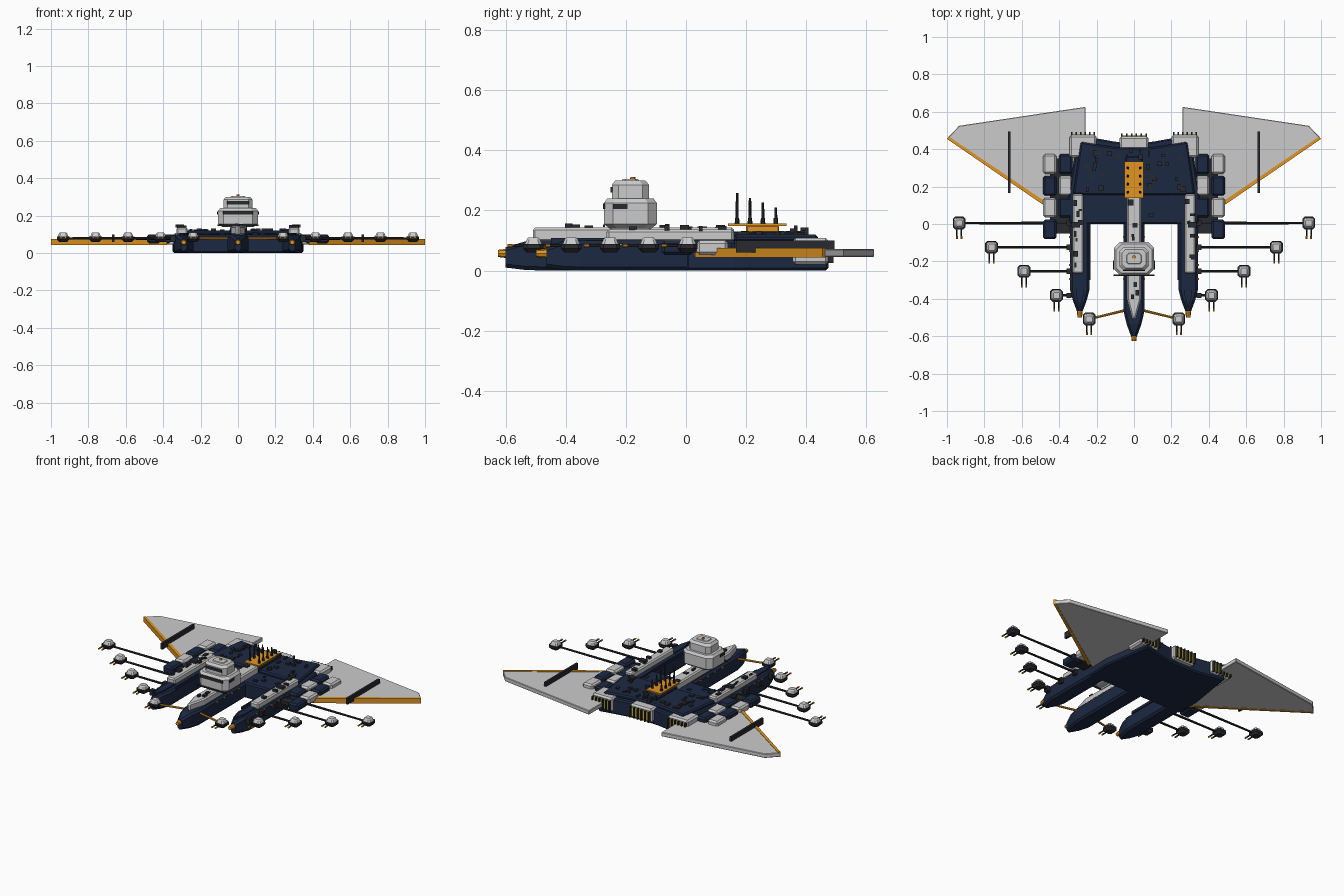
import bpy, bmesh, math, random
from mathutils import Vector

if "Cube" in bpy.data.objects:
    bpy.data.objects.remove(bpy.data.objects["Cube"])
random.seed(4)

def mat(name, c):
    m = bpy.data.materials.new(name)
    m.diffuse_color = (*c, 1)
    m.use_nodes = True
    m.node_tree.nodes["Principled BSDF"].inputs["Base Color"].default_value = m.diffuse_color
    return m

NAVY = mat("navy", (0.012, 0.022, 0.055))
DARK = mat("dark", (0.022, 0.023, 0.028))
ORANGE = mat("orange", (0.75, 0.30, 0.015))
YELLOW = mat("yellow", (0.70, 0.52, 0.03))
GREY = None

def finish(bm, name, m, bevel=0):
    bmesh.ops.recalc_face_normals(bm, faces=bm.faces)
    me = bpy.data.meshes.new(name)
    bm.to_mesh(me)
    bm.free()
    ob = bpy.data.objects.new(name, me)
    bpy.context.collection.objects.link(ob)
    if m:
        me.materials.append(m)
    if bevel:
        b = ob.modifiers.new("bevel", 'BEVEL')
        b.width, b.segments = bevel, 1
    return ob

def loft(name, rings, m=GREY, bevel=0):
    """Closed solid through rings of 3D points."""
    bm = bmesh.new()
    vs = [[bm.verts.new(p) for p in r] for r in rings]
    n = len(vs[0])
    for a, b in zip(vs, vs[1:]):
        for i in range(n):
            bm.faces.new((a[i], a[(i + 1) % n], b[(i + 1) % n], b[i]))
    bm.faces.new(vs[0][::-1])
    bm.faces.new(vs[-1])
    return finish(bm, name, m, bevel)

def prism(name, pts, z0, z1, m=GREY, bevel=0):
    return loft(name, [[(x, y, z) for x, y in pts] for z in (z0, z1)], m, bevel)

def box(name, x0, x1, y0, y1, z0, z1, m=GREY, bevel=0):
    return prism(name, [(x0, y0), (x1, y0), (x1, y1), (x0, y1)], z0, z1, m, bevel)

def tube(name, p, q, r0, r1, m, n=8):
    bm = bmesh.new()
    p, q = Vector(p), Vector(q)
    d = q - p
    bmesh.ops.create_cone(bm, cap_ends=True, segments=n, radius1=r0, radius2=r1, depth=d.length)
    rot = d.to_track_quat('Z', 'Y').to_matrix()
    for v in bm.verts:
        v.co = rot @ v.co + (p + q) / 2
    return finish(bm, name, m)

def octagon(name, cx, cy, layers, m=GREY):
    """Chamfered-rectangle stack; layers are (half_x, half_y, chamfer, z)."""
    def ring(a, b, c, z):
        q = [(a, -b + c), (a, b - c), (a - c, b), (c - a, b), (-a, b - c), (-a, c - b), (c - a, -b), (a - c, -b)]
        return [(cx + x, cy + y, z) for x, y in q]
    return loft(name, [ring(*l) for l in layers], m)

def prong(name, cx, w, y_back, y_taper, y_tip):
    """Long hull prong with a pointed, top-sloped nose."""
    t = 0.25 * w
    ym = (y_taper + y_tip) / 2
    def ring(h, y, top, bot):
        e = 0.012
        return [(cx - h + e, y, bot), (cx + h - e, y, bot), (cx + h, y, bot + e), (cx + h, y, top - e),
                (cx + h - e, y, top), (cx - h + e, y, top), (cx - h, y, top - e), (cx - h, y, bot + e)]
    loft(name, [ring(w, y_back, .10, 0), ring(w, y_taper, .10, 0), ring(w * .72, ym, .097, 0.002),
                ring(max(t, .016), y_tip, .078, .01)], NAVY)

# Main hull
half = [(0, 0), (.24, 0), (.345, 0), (.35, .16), (.30, .475), (.10, .44), (0, .435)]
prism("main_hull", half + [(-x, y) for x, y in half[-2:0:-1]], 0, .10, NAVY, .008)
deck = [(.255, .155), (.325, .16), (.285, .44), (.10, .41)]
prism("rear_deck", deck + [(-x, y) for x, y in deck[::-1]], .095, .12, NAVY, .008)
prong("center_prong", 0, .055, .05, -.47, -.60)
tube("center_nose", (0, -.585, .057), (0, -.625, .057), .017, .012, ORANGE)

# Spine and stepped collar under the antenna plate
spine = [(.038, .16), (.038, -.40), (.008, -.51)]
prism("spine", spine + [(-x, y) for x, y in spine[::-1]], .095, .143, GREY, .008)
box("spine_tail", -.045, .045, .15, .36, .11, .13, NAVY, .004)

# Bridge tower
box("bridge_neck", -.043, .043, -.25, -.12, .13, .155)
Y = -.185
octagon("bridge_lower", 0, Y, [(.085, .07, .025, .14), (.107, .088, .03, .155), (.107, .088, .03, .225), (.095, .077, .028, .24)])
octagon("bridge_upper", 0, Y, [(.078, .062, .022, .238), (.078, .062, .022, .285), (.065, .05, .02, .30)])
octagon("bridge_roof", 0, Y, [(.042, .03, .01, .298), (.038, .026, .01, .304)])
box("lower_windows", -.08, .08, Y - .092, Y - .06, .205, .224, DARK)
box("upper_windows", -.058, .058, Y - .066, Y - .04, .26, .278, DARK)
tube("bridge_beacon", (0, Y + .008, .295), (0, Y + .008, .312), .01, .008, ORANGE)
for s in (-1, 1):
    box("bridge_side_window", s * .108 - .003, s * .108 + .003, Y - .058, Y - .01, .205, .222, DARK)
box("bridge_rail", -.11, .11, -.277, -.270, .145, .153, DARK)

# Antenna platform
box("antenna_pedestal", -.035, .035, .20, .31, .12, .15, ORANGE, .004)
box("antenna_plate", -.052, .052, .14, .335, .148, .156, ORANGE)
for y, z in ((.17, .258), (.213, .242), (.256, .226), (.299, .21)):
    for x in (-.033, .033):
        tube("antenna_base", (x, y, .155), (x, y, .175), .008, .007, DARK, 6)
        tube("antenna_mast", (x, y, .155), (x, y, z), .0055, .004, DARK, 6)

def turret(x, y):
    octagon("turret_base", x, y, [(.022, .022, .008, .06), (.034, .034, .012, .073), (.034, .034, .012, .088)], DARK)
    octagon("turret_cap", x, y, [(.029, .029, .01, .086), (.022, .022, .008, .104), (.017, .017, .006, .11)])
    for dx in (-.012, .012):
        tube("gun_barrel", (x + dx, y - .02, .083), (x + dx, y - .075, .083), .005, .0045, DARK, 6)
        tube("gun_muzzle", (x + dx, y - .07, .083), (x + dx, y - .086, .083), .0055, .0055, ORANGE, 6)

def engine(x0, x1, y):
    """Rear exhaust housing with grille fins."""
    box("engine_housing", x0, x1, y - .12, y, .02, .108, GREY, .01)
    box("engine_glow", x0 + .012, x1 - .012, y - .02, y + .004, .03, .09, YELLOW)
    n = 6
    for i in range(n):
        x = x0 + .012 + (x1 - x0 - .024) * i / (n - 1)
        box("exhaust_fin", x - .004, x + .004, y - .02, y + .016, .026, .095, DARK)

engine(-.078, .078, .468)

for s in (-1, 1):
    # Side prong, its grey spine and nose
    prong("side_prong", s * .29, .052, .16, -.35, -.465)
    tube("side_nose", (s * .29, -.455, .057), (s * .29, -.50, .057), .017, .012, ORANGE)
    c = s * .30
    prism("side_spine", [(c - .03, .16), (c + .03, .16), (c + .03, -.265), (c - .03, -.265)], .095, .137, GREY, .008)
    a = s * .29
    prism("side_spine_tip", [(a - .022, -.26), (a + .022, -.26), (a + .02, -.38), (a, -.45), (a - .02, -.38)], .09, .108, NAVY)
    box("deck_trim", s * .237 - .004, s * .237 + .004, -.30, .16, .09, .106, NAVY)
    engine(min(s * .2, s * .345), max(s * .2, s * .345), .475)

    # Wing with coloured leading edge and spar fin
    prism("wing", [(s * .26, -.03), (s * .26, .626), (s * .935, .525), (s * .995, .462)], .045, .072, GREY, .003)
    prism("wing_leading_edge", [(s * .38, .03), (s * 1.0, .455), (s * .988, .466), (s * .38, .056)], .043, .075, ORANGE)
    box("wing_fin", s * .667 - .007, s * .667 + .007, .166, .495, .06, .10, DARK)

    # Checkerboard cargo blocks
    for i in range(4):
        y0 = .268 - i * .1165
        for j, cx in enumerate((.45, .366)):
            if i == 3 and j == 1:
                continue
            x = s * cx
            box("armor_block", x - .036, x + .036, y0, y0 + .105, .052, .1, NAVY if (i + j) % 2 else GREY, .01)
    box("block_rail", min(s * .33, s * .45), max(s * .33, s * .45), -.05, .35, .06, .082, DARK)

    # Outrigger arms with turrets
    for i in range(4):
        x, y = s * (.935 - i * .1735), .005 - i * .129
        tube("turret_arm", (s * .29, y, .078), (x, y, .078), .008, .006, DARK)
        box("arm_collar", min(s * .335, s * .36), max(s * .335, s * .36), y - .014, y + .014, .06, .095, DARK)
        turret(x, y)
    tube("front_arm", (s * .04, -.46, .078), (s * .24, -.508, .078), .007, .006, ORANGE)
    turret(s * .24, -.508)

    # Hull-side lights
    for i in range(6):
        y = -.30 + i * .075
        for x in (s * .343, s * .055):
            box("hull_light", x - .004, x + .004, y, y + .012, .083, .09, ORANGE)

# Surface detail boxes
def greebles(n, xr, yr, z, h, m):
    for _ in range(n):
        x, y = random.uniform(*xr), random.uniform(*yr)
        a, b = random.uniform(.004, .014), random.uniform(.005, .016)
        box("surface_detail", x - a, x + a, y - b, y + b, z - .01, z + random.uniform(.3, 1) * h, m)

for s in (-1, 1):
    greebles(16, sorted((s * .07, s * .27)), (.17, .40), .12, .012, DARK)
    greebles(5, sorted((s * .08, s * .22)), (.02, .14), .10, .01, NAVY)
    greebles(9, sorted((s * .285, s * .315)), (-.24, .14), .137, .014, DARK)
    box("deck_vent", min(s * .29, s * .335), max(s * .29, s * .335), -.02, .01, .137, .152, DARK)
greebles(4, (-.02, .02), (-.42, -.29), .143, .014, DARK)
greebles(4, (-.02, .02), (-.08, .12), .143, .012, DARK)
greebles(5, (-.04, .04), (.35, .40), .12, .03, DARK)
